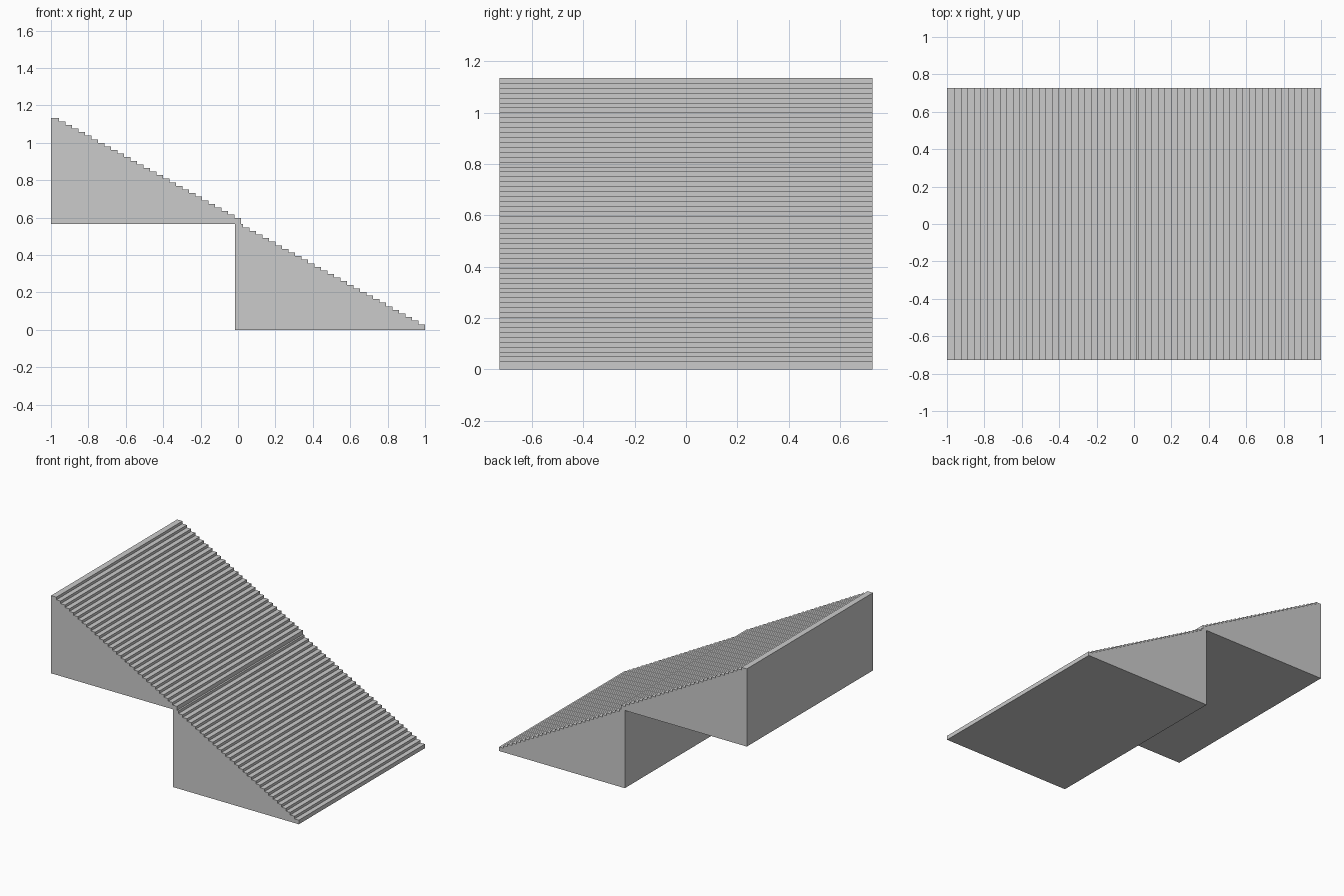
import bpy
import bmesh

if "Cube" in bpy.data.objects:
    bpy.data.objects.remove(bpy.data.objects["Cube"])

STEPS = 29
HALF_WIDTH = 0.727
LENGTH, HEIGHT = 1.015, 0.567
FIRST_RISER, TOP_TREAD = 0.03, 0.043
TREAD = (LENGTH - TOP_TREAD) / (STEPS - 1)
RISER = (HEIGHT - FIRST_RISER) / (STEPS - 1)


def make_flight(name, x_front, z_base):
    """Solid stepped wedge rising toward -x, extruded across its width."""
    x_back = x_front - LENGTH
    profile = [(x_back, z_base), (x_front, z_base)]
    for i in range(STEPS):
        z = z_base + FIRST_RISER + i * RISER
        x_end = x_back if i == STEPS - 1 else x_front - (i + 1) * TREAD
        profile += [(x_front - i * TREAD, z), (x_end, z)]

    bm = bmesh.new()
    face = bm.faces.new([bm.verts.new((x, -HALF_WIDTH, z)) for x, z in profile])
    ext = bmesh.ops.extrude_face_region(bm, geom=[face], use_keep_orig=True)
    moved = [g for g in ext["geom"] if isinstance(g, bmesh.types.BMVert)]
    bmesh.ops.translate(bm, verts=moved, vec=(0, 2 * HALF_WIDTH, 0))
    bmesh.ops.recalc_face_normals(bm, faces=bm.faces)
    mesh = bpy.data.meshes.new(name)
    bm.to_mesh(mesh)
    bm.free()
    obj = bpy.data.objects.new(name, mesh)
    bpy.context.collection.objects.link(obj)
    return obj


# Two identical flights, the upper one starting on the lower one's top tread
make_flight("lower_stair_flight", 1.0, 0.0)
make_flight("upper_stair_flight", LENGTH - 1.0, HEIGHT)
